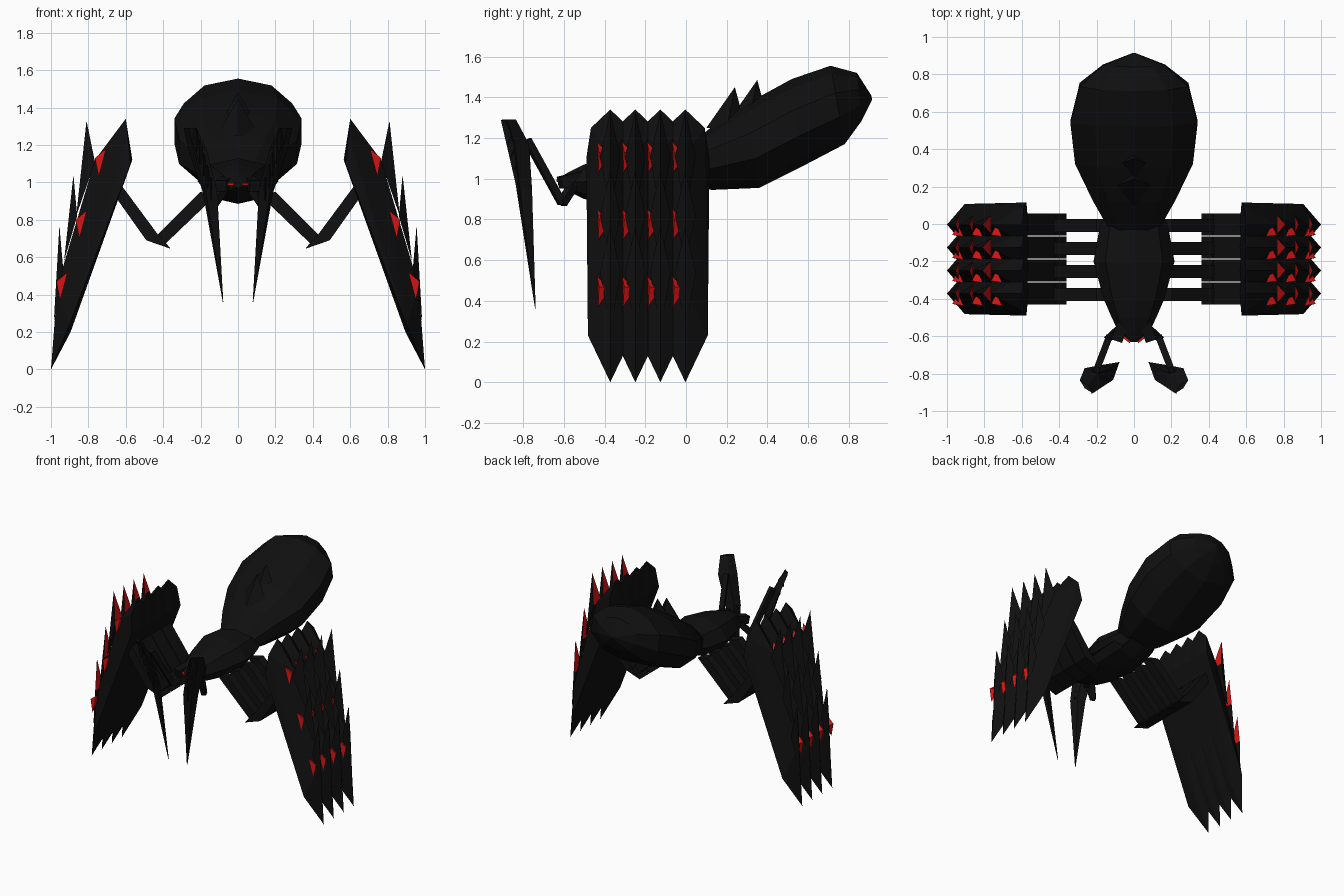
import bpy, bmesh, math
from mathutils import Vector

if "Cube" in bpy.data.objects:
    bpy.data.objects.remove(bpy.data.objects["Cube"])


def material(name, rgb):
    m = bpy.data.materials.new(name)
    m.use_nodes = True
    m.diffuse_color = (*rgb, 1)
    m.node_tree.nodes["Principled BSDF"].inputs["Base Color"].default_value = (*rgb, 1)
    return m


BLACK = material("shell black", (0.005, 0.005, 0.005))
RED = material("warning red", (0.68, 0.007, 0.007))


def finish(name, bm, mat=BLACK):
    bmesh.ops.recalc_face_normals(bm, faces=bm.faces)
    me = bpy.data.meshes.new(name)
    bm.to_mesh(me)
    bm.free()
    me.materials.append(mat)
    ob = bpy.data.objects.new(name, me)
    bpy.context.collection.objects.link(ob)
    return ob


def hull(name, points, mat=BLACK):
    """Faceted convex solid around a few points."""
    bm = bmesh.new()
    for p in points:
        bm.verts.new(p)
    out = bmesh.ops.convex_hull(bm, input=bm.verts)
    loose = [v for v in bm.verts if not v.link_faces]
    bmesh.ops.delete(bm, geom=loose, context="VERTS")
    return finish(name, bm, mat)


def prism(name, outline, y, half, side):
    """Outline in x and z, given thickness along y."""
    return hull(name, [(side * x, y + d, z) for x, z in outline for d in (-half, half)])


def loft(name, rings):
    """Join rings of equal size and cap both ends."""
    bm = bmesh.new()
    loops = [[bm.verts.new(p) for p in r] for r in rings]
    n = len(loops[0])
    for a, b in zip(loops, loops[1:]):
        for i in range(n):
            j = (i + 1) % n
            bm.faces.new((a[i], a[j], b[j], b[i]))
    bm.faces.new(loops[0])
    bm.faces.new(loops[-1])
    return finish(name, bm)


def ring(top, bottom, w, n):
    """Oval in a tilted plane between a top and a bottom point (y, z)."""
    t, b = Vector((0, *top)), Vector((0, *bottom))
    pts = []
    for i in range(n):
        a = 2 * math.pi * i / n
        p = (t + b) / 2 + (t - b) / 2 * math.cos(a)
        p.x = w * math.sin(a) / math.cos(math.pi / n)
        pts.append(p)
    return pts


def bar(name, a, b, r):
    """Square bar between two points."""
    a, b = Vector(a), Vector(b)
    q = (b - a).to_track_quat("Z", "Y")
    return hull(name, [e + q @ Vector((u * r, v * r, 0))
                       for e in (a, b) for u in (-1, 1) for v in (-1, 1)])


# Abdomen
abdomen = [((-0.04, 1.11), (-0.02, 0.96), 0.13), ((0.12, 1.25), (0.13, 0.945), 0.22),
           ((0.3, 1.37), (0.36, 0.955), 0.315), ((0.52, 1.49), (0.57, 1.06), 0.34),
           ((0.71, 1.555), (0.78, 1.17), 0.29), ((0.84, 1.52), (0.86, 1.28), 0.165),
           ((0.91, 1.41), (0.915, 1.39), 0.01)]
loft("abdomen", [ring(t, b, w, 10) for t, b, w in abdomen])

# Two barbs along the top of the abdomen
for y, z in ((0.24, 1.45), (0.35, 1.485)):
    hull("abdomen_barb", [(0, y, z), (0, y - 0.14, z - 0.2), (0, y + 0.03, z - 0.11),
                          (0.11, y - 0.04, z - 0.2), (-0.11, y - 0.04, z - 0.2)])

# Thorax and head
thorax = [(0.1, 1.1, 0.95, 0.13), (-0.02, 1.12, 0.9, 0.17), (-0.2, 1.13, 0.885, 0.2),
          (-0.4, 1.1, 0.885, 0.15), (-0.5, 1.07, 0.9, 0.11), (-0.58, 1.03, 0.94, 0.075),
          (-0.63, 1.0, 0.97, 0.02)]
loft("thorax", [ring((y, t), (y, b), w, 8) for y, t, b, w in thorax])

for s in (1, -1):
    # Eye slits
    bar("eye", (s * 0.08, -0.585, 0.99), (s * 0.02, -0.632, 0.99), 0.006).data.materials[0] = RED

    # Front pincer: jointed arm, blade and teeth
    shoulder, elbow, wrist = ((s * 0.06, -0.54, 0.99), (s * 0.135, -0.61, 0.88),
                              (s * 0.2, -0.78, 1.19))
    bar("pincer_shoulder", (s * 0.05, -0.5, 1.01), (s * 0.09, -0.62, 0.98), 0.03)
    bar("pincer_upper_arm", shoulder, elbow, 0.02)
    bar("pincer_forearm", elbow, wrist, 0.018)
    blade = []
    for x, y, z, wide, thin in ((0.255, -0.87, 1.29, 0.05, 0.012), (0.215, -0.82, 1.17, 0.07, 0.03),
                                (0.15, -0.795, 0.95, 0.055, 0.03), (0.08, -0.74, 0.36, 0.002, 0.002)):
        blade.append([(s * (x + (a * wide + b * thin) * 0.7), y + (a * wide - b * thin) * 0.7, z)
                      for a, b in ((1, 0), (0, 1), (-1, 0), (0, -1))])
    loft("pincer_blade", blade)
    for i in range(5):
        x, y, z = 0.225 - 0.02 * i, -0.91 + 0.015 * i, 1.29 - 0.065 * i
        hull("pincer_tooth", [(s * x, y, z), (s * (x + 0.03), y + 0.07, z - 0.03),
                              (s * (x - 0.03), y + 0.06, z - 0.07), (s * x, y + 0.03, z - 0.13)])

    # Four legs
    for leg in range(4):
        y = -0.003 - 0.123 * leg
        prism("leg_inner_beam", [(0.12, 0.93), (0.2, 0.95), (0.43, 0.72), (0.39, 0.67), (0.15, 0.9)],
              y - 0.005, 0.034, s)
        prism("leg_knee", [(0.36, 0.645), (0.49, 0.69), (0.42, 0.72)], y, 0.058, s)
        prism("leg_outer_beam", [(0.42, 0.71), (0.49, 0.69), (0.66, 0.93), (0.62, 0.98)], y, 0.058, s)

        # Shield blade with an outer ridge
        ridge = [(0.6, 1.34), (0.765, 1.12), (0.965, 0.45), (1, 0), (0.895, 0.2), (0.565, 1.12)]
        edge = [(0.59, 1.25, 0.095), (0.575, 1.1, 0.118), (0.905, 0.23, 0.11)]
        hull("leg_shield", [(s * x, y, z) for x, z in ridge]
             + [(s * x, y + d * w, z) for x, z, w in edge for d in (-1, 1)])

        # Spikes with red inner face, and red flares at their roots
        spikes = [((0.81, 1.33), (0.865, 0.82), (0.765, 1.11)),
                  ((0.88, 1.04), (0.93, 0.58), (0.86, 0.82)),
                  ((0.955, 0.77), (0.985, 0.25), (0.935, 0.54))]
        for k, (tip, foot, root) in enumerate(spikes):
            ob = hull("leg_spike", [(s * tip[0], y, tip[1]), (s * foot[0], y, foot[1]),
                                    (s * root[0], y - 0.05, root[1]), (s * root[0], y + 0.05, root[1])])
            ob.data.materials.append(RED)
            for f in ob.data.polygons:
                if f.normal.x * s < -0.5 and abs(f.normal.y) < 0.1 and f.center.z > root[1]:
                    f.material_index = 1
            x, z = 0.705 + 0.103 * k, 1.18 - 0.33 * k
            hull("leg_red_flare", [(s * x, y - 0.065, z), (s * (x + 0.06), y - 0.055, z - 0.05),
                                   (s * (x + 0.04), y - 0.06, z - 0.15), (s * (x + 0.03), y, z - 0.06)], RED)
